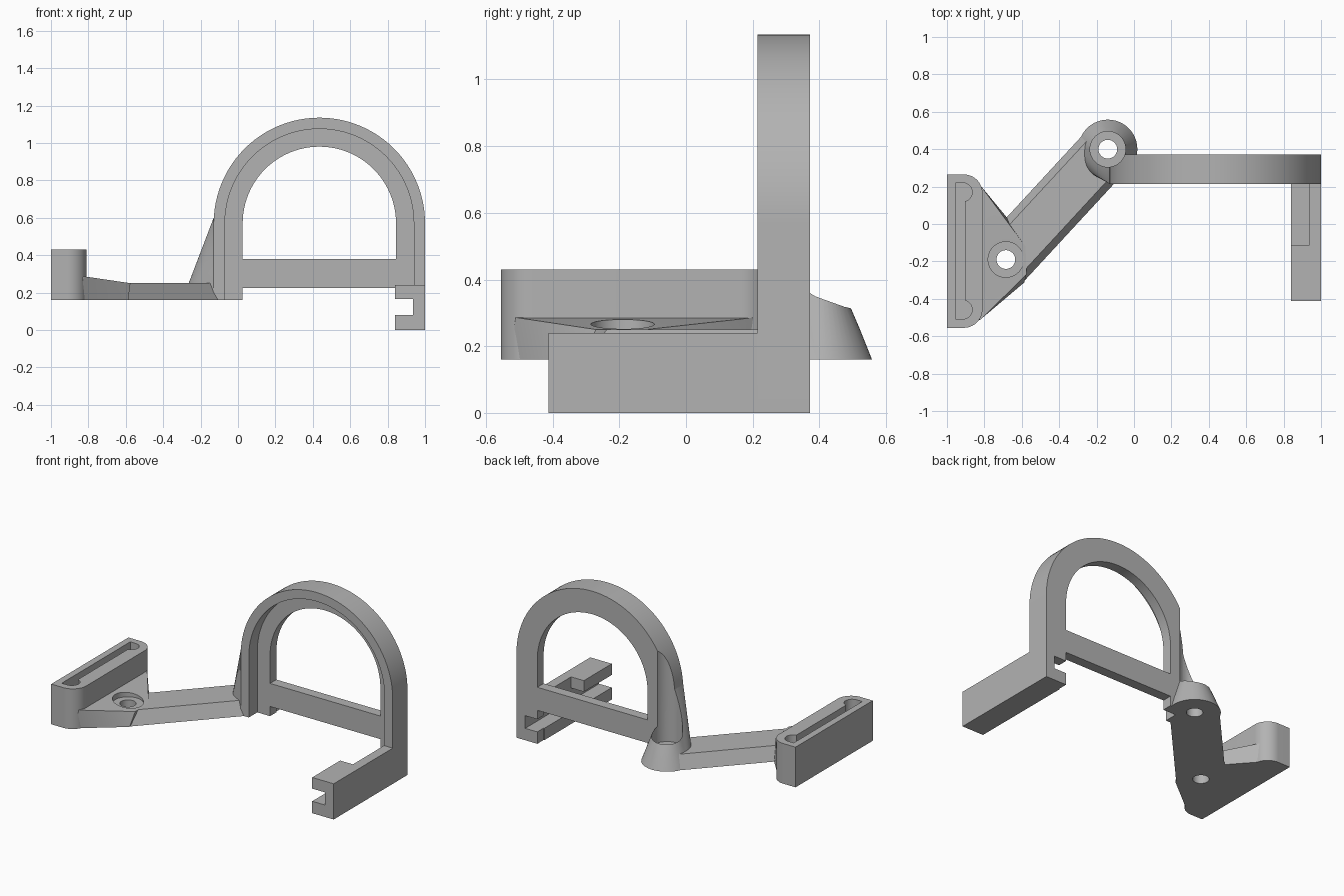
import bpy, bmesh
from math import cos, sin, pi, radians
from mathutils import Vector

if "Cube" in bpy.data.objects:
    bpy.data.objects.remove(bpy.data.objects["Cube"])

grey = bpy.data.materials.new("plain grey")
grey.use_nodes = True
grey.diffuse_color = (0.45, 0.45, 0.45, 1)
grey.node_tree.nodes["Principled BSDF"].inputs["Base Color"].default_value = (0.45, 0.45, 0.45, 1)


def finish(name, bm):
    bmesh.ops.recalc_face_normals(bm, faces=bm.faces)
    mesh = bpy.data.meshes.new(name)
    bm.to_mesh(mesh)
    bm.free()
    mesh.materials.append(grey)
    ob = bpy.data.objects.new(name, mesh)
    bpy.context.collection.objects.link(ob)
    return ob


def extrude(name, profile, lo, hi, axis="z"):
    """Extrude a 2D outline: (x, y) along z, or (x, z) along y."""
    bm = bmesh.new()
    place = (lambda a, b: (a, b, lo)) if axis == "z" else (lambda a, b: (a, lo, b))
    face = bm.faces.new([bm.verts.new(place(a, b)) for a, b in profile])
    out = bmesh.ops.extrude_face_region(bm, geom=[face])
    shift = Vector((0, 0, hi - lo)) if axis == "z" else Vector((0, hi - lo, 0))
    bmesh.ops.translate(bm, vec=shift, verts=[v for v in out["geom"] if isinstance(v, bmesh.types.BMVert)])
    return finish(name, bm)


def hull(name, points):
    bm = bmesh.new()
    for p in points:
        bm.verts.new(p)
    out = bmesh.ops.convex_hull(bm, input=bm.verts)
    bmesh.ops.delete(bm, geom=list({g for g in out["geom_interior"] if isinstance(g, bmesh.types.BMVert)}),
                     context="VERTS")
    bmesh.ops.dissolve_limit(bm, angle_limit=radians(0.2), verts=bm.verts, edges=bm.edges)
    return finish(name, bm)


def arc(cx, cy, r, start, end, n=24):
    step = radians(end - start) / n
    return [(cx + r * cos(radians(start) + i * step), cy + r * sin(radians(start) + i * step))
            for i in range(n + 1)]


def circle(c, r, n=48):
    return arc(c[0], c[1], r, 0, 360, n)[:-1]


def cut(ob, cutters):
    for c in cutters:
        mod = ob.modifiers.new("cut", "BOOLEAN")
        mod.operation, mod.solver, mod.object = "DIFFERENCE", "EXACT", c
        bpy.context.view_layer.objects.active = ob
        bpy.ops.object.modifier_apply(modifier=mod.name)


base, deck = 0.16, 0.25
front, ledge, back = 0.215, 0.305, 0.372
boss, screw = Vector((-0.14, 0.40)), Vector((-0.685, -0.19))
arch_x, arch_z, arch_r = 0.435, 0.57, 0.565

# Arch: outer rim in front, wider ledge behind it
outer = arc(arch_x, arch_z, arch_r, 0, 180, 48)
rim = extrude("arch_rim", [(1, 0)] + outer + [(-0.13, base), (-0.07, base)]
              + arc(arch_x, arch_z, 0.505, 180, 0, 48) + [(0.94, 0)], front, ledge, "y")
ledge_band = extrude("arch_ledge", [(1, 0)] + outer + [(-0.13, base), (0.025, base)]
                     + arc(arch_x, arch_z, 0.41, 180, 0, 48)
                     + [(0.845, 0.165), (0.935, 0.165), (0.935, 0.08), (0.845, 0.08), (0.845, 0)],
                     ledge, back, "y")
crossbar = extrude("crossbar", [(0, 0.225), (0.86, 0.225), (0.86, 0.38), (0, 0.38)], ledge, back, "y")

# Slotted side rail: hooked at the front end, open on top behind it
hook = [(1, 0), (1, 0.24), (0.84, 0.24), (0.84, 0.165), (0.935, 0.165), (0.935, 0.08), (0.84, 0.08), (0.84, 0)]
rail_hook = extrude("rail_hook", hook, -0.412, -0.115, "y")
rail = extrude("rail", hook[:2] + [(0.935, 0.24)] + hook[5:], -0.115, ledge, "y")

# Tapered boss blending up into the arch leg
points = [(x, y, base) for x, y in circle(boss, 0.158)]
points += [(x, y, deck) for x, y in circle(boss, 0.122)]
points += [(-0.13, y, z) for y in (front, back) for z in (base, 0.6)]
boss_body = hull("boss", points)

# Drafted diagonal arm
along = (boss - screw).normalized()
side = Vector((-along.y, along.x))
points = []
for end in (screw - along * 0.02, boss):
    for half, z in ((0.15, base), (0.112, deck)):
        points += [(*(end + side * s * half), z) for s in (-1, 1)]
arm = hull("arm", points)

# Gusset joining the arm to the clip block
gusset = hull("gusset", [(-0.86, 0.24, base), (-0.86, -0.53, base), (-0.587, -0.313, base),
                         (-0.68, 0.035, base), (-0.86, 0.215, 0.288), (-0.86, -0.515, 0.288),
                         (-0.82, 0.205, 0.286), (-0.82, -0.51, 0.286),
                         (-0.58, -0.12, deck), (-0.575, -0.27, deck)])

# Clip block with rounded inner corners and a bulbed slot
clip = extrude("clip_block", [(-1, -0.555)] + arc(-0.91, -0.455, 0.1, -90, 0)
               + arc(-0.91, 0.165, 0.1, 0, 90) + [(-1, 0.265)], base, 0.43)
slot = extrude("slot_cutter", [(-0.955, -0.508)] + arc(-0.915, -0.458, 0.05, -90, 78)
               + arc(-0.915, 0.17, 0.05, -78, 90) + [(-0.955, 0.22)], 0.2, 0.6)
cut(clip, [slot])

# Screw holes with counterbores, and the recess kept clear of the boss
holes = []
for c in (boss, screw):
    holes.append([extrude("hole_cutter", circle(c, 0.05), 0, 0.5),
                  extrude("counterbore_cutter", circle(c, 0.095), deck - 0.005, 2)])
recess = extrude("recess_cutter", [(-0.07, 0), (0.5, 0), (0.5, 1), (-0.07, 1)], -0.1, ledge, "y")
cut(boss_body, holes[0] + [recess])
cut(ledge_band, holes[0])
cut(arm, holes[0] + holes[1] + [recess])
cut(gusset, holes[1])

for c in [slot, recess] + holes[0] + holes[1]:
    bpy.data.objects.remove(c)

bpy.ops.object.select_all(action="DESELECT")
for ob in (rim, ledge_band, crossbar, rail_hook, rail, boss_body, arm, gusset, clip):
    ob.select_set(True)
    bpy.context.view_layer.objects.active = ob
bpy.ops.object.shade_smooth_by_angle(angle=radians(30))
